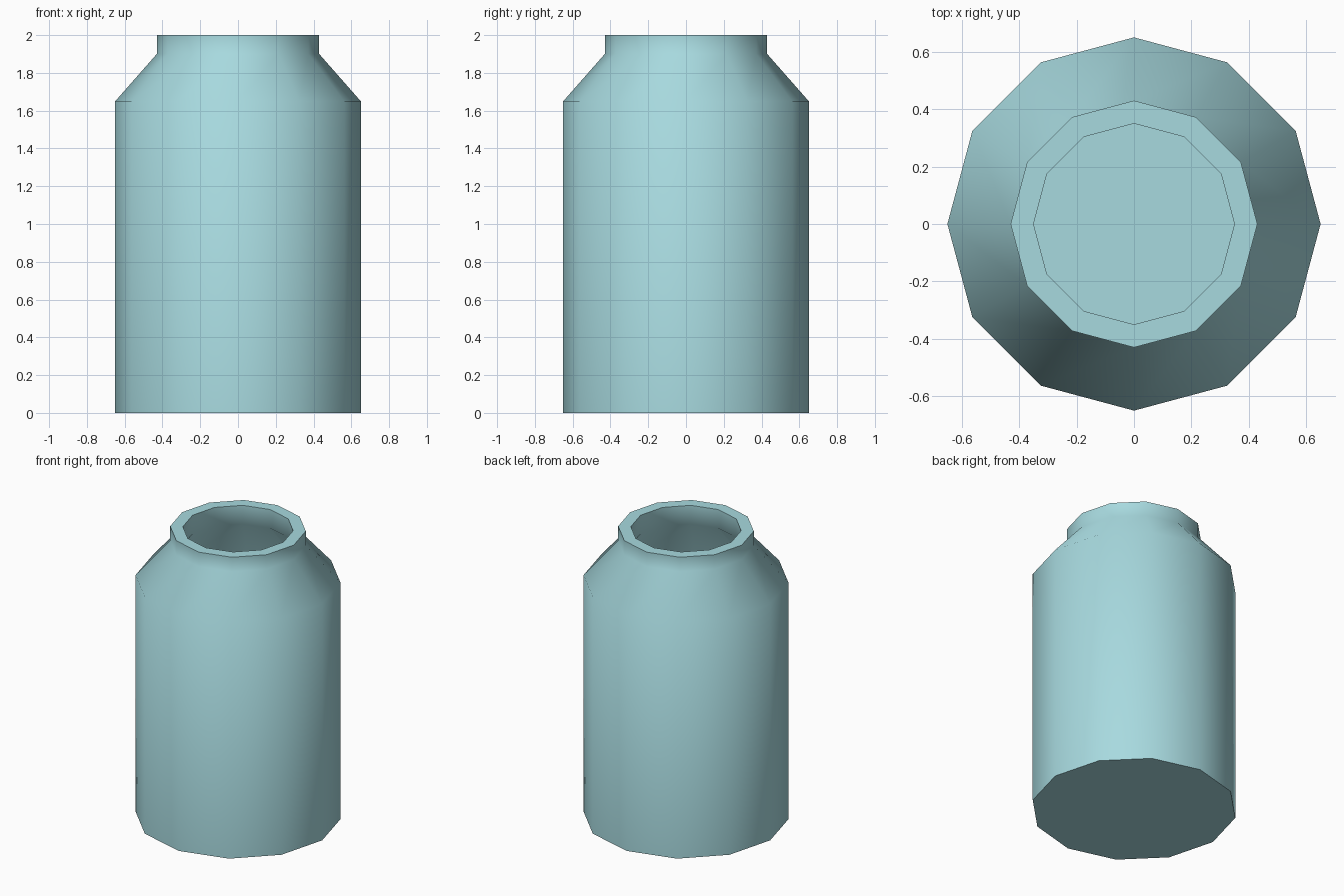
import bpy
import bmesh
import math

cube = bpy.data.objects.get("Cube")
if cube:
    bpy.data.objects.remove(cube, do_unlink=True)

SIDES = 12

# Pale blue glaze
glaze = bpy.data.materials.new("pale_blue_glaze")
glaze.use_nodes = True
colour = (0.39, 0.70, 0.74, 1)
glaze.diffuse_color = colour
glaze.node_tree.nodes["Principled BSDF"].inputs["Base Color"].default_value = colour

# Wall profile as (radius, height): up the outside, over the rim, down the inside
profile = [
    (0.65, 0), (0.65, 1.65), (0.43, 1.9), (0.43, 2),
    (0.35, 2), (0.35, 1.87), (0.57, 1.62), (0.57, 0.08),
]


def ring(bm, radius, height):
    step = math.tau / SIDES
    return [bm.verts.new((radius * math.cos(i * step), radius * math.sin(i * step), height))
            for i in range(SIDES)]


# Jar: walls from bridged rings, closed by the base and the inner floor
bm = bmesh.new()
rings = [ring(bm, r, z) for r, z in profile]
for low, high in zip(rings, rings[1:]):
    for i in range(SIDES):
        j = (i + 1) % SIDES
        bm.faces.new((low[i], low[j], high[j], high[i]))
bm.faces.new(reversed(rings[0]))
bm.faces.new(rings[-1])
bmesh.ops.recalc_face_normals(bm, faces=bm.faces)

mesh = bpy.data.meshes.new("jar")
bm.to_mesh(mesh)
bm.free()
mesh.materials.append(glaze)
jar = bpy.data.objects.new("jar", mesh)
bpy.context.collection.objects.link(jar)

# Smooth sides and shoulder, crisp rim and base
bpy.ops.object.select_all(action="DESELECT")
jar.select_set(True)
bpy.context.view_layer.objects.active = jar
bpy.ops.object.shade_smooth_by_angle(angle=math.radians(55))
